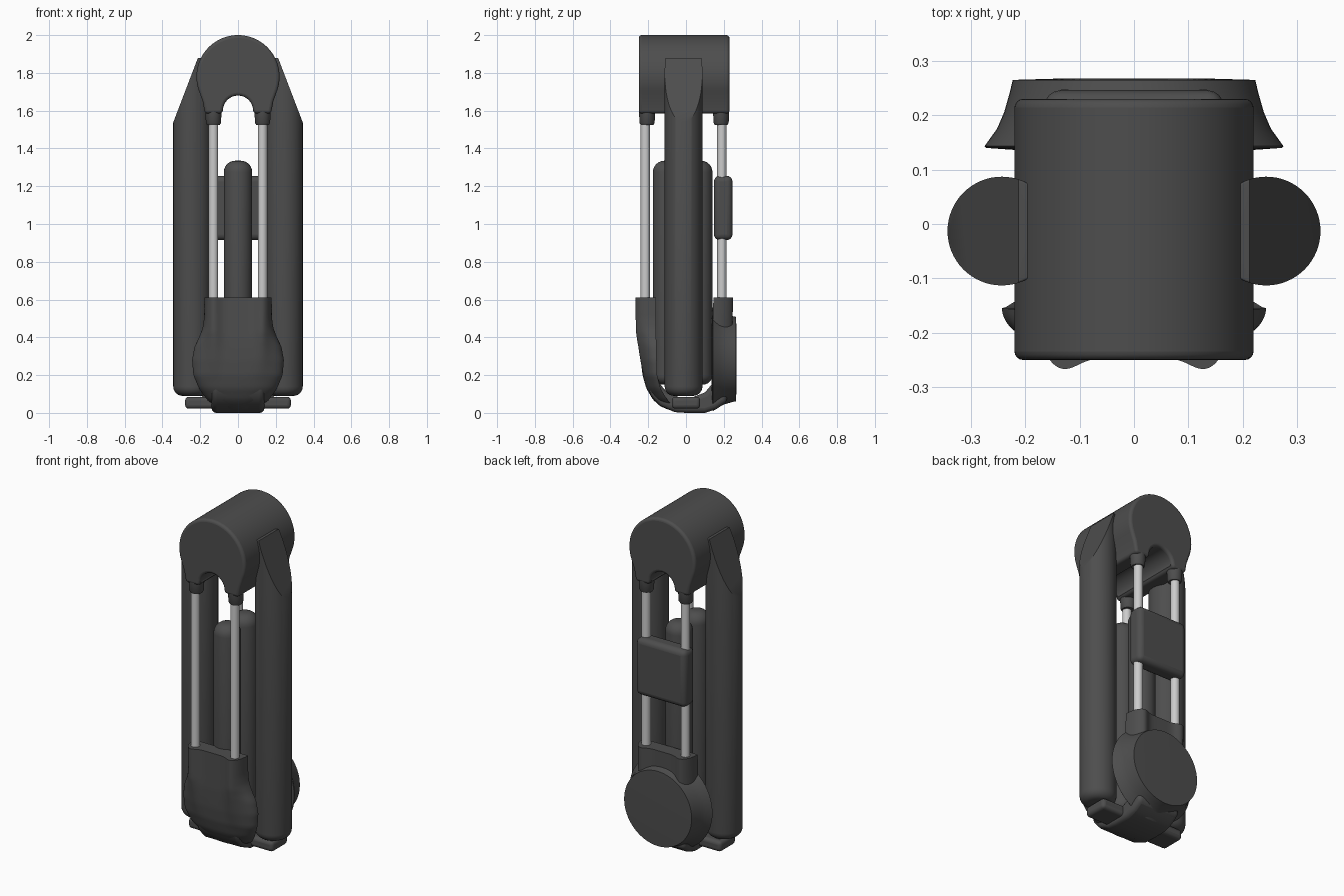
import bpy, bmesh, math
from mathutils import Vector, Matrix

if "Cube" in bpy.data.objects:
    bpy.data.objects.remove(bpy.data.objects["Cube"])

def material(name, v):
    m = bpy.data.materials.new(name)
    m.diffuse_color = (v, v, v, 1)
    m.use_nodes = True
    m.node_tree.nodes["Principled BSDF"].inputs["Base Color"].default_value = m.diffuse_color
    return m

DARK = material("dark_plastic", 0.075)
STEEL = material("light_steel", 0.75)

def finish(bm, name, mat=DARK, bevel=0, angle=40):
    bmesh.ops.remove_doubles(bm, verts=bm.verts, dist=0.0003)
    bmesh.ops.recalc_face_normals(bm, faces=bm.faces)
    me = bpy.data.meshes.new(name)
    bm.to_mesh(me)
    bm.free()
    ob = bpy.data.objects.new(name, me)
    bpy.context.collection.objects.link(ob)
    me.materials.append(mat)
    if bevel:
        b = ob.modifiers.new("round", 'BEVEL')
        b.width, b.segments, b.limit_method = bevel, 4, 'ANGLE'
        b.angle_limit = math.radians(50)
    bpy.ops.object.select_all(action='DESELECT')
    ob.select_set(True)
    bpy.context.view_layer.objects.active = ob
    bpy.ops.object.shade_smooth_by_angle(angle=math.radians(angle))
    return ob

def lathe(profile, seg=48):
    """Revolve (radius, height) points about z."""
    bm = bmesh.new()
    vs = [bm.verts.new((r, 0, h)) for r, h in profile]
    es = [bm.edges.new(p) for p in zip(vs, vs[1:])]
    bmesh.ops.spin(bm, geom=vs + es, axis=(0, 0, 1), cent=(0, 0, 0), steps=seg, angle=math.tau)
    bmesh.ops.remove_doubles(bm, verts=bm.verts, dist=0.0003)
    return bm

def rounded_rod(r, z0, z1, r0, r1):
    """Rod profile with rounded ends (corner radii r0, r1)."""
    q = [math.pi / 2 * i / 6 for i in range(7)]
    low = [(r - r0 + r0 * math.sin(a), z0 + r0 - r0 * math.cos(a)) for a in q]
    top = [(r - r1 + r1 * math.cos(a), z1 - r1 + r1 * math.sin(a)) for a in q]
    return [(0, z0)] + low + top + [(0, z1)]

def prism(points, axis, a, b):
    """Extrude a closed 2D outline: axis 'x' takes (y,z), 'y' takes (x,z)."""
    bm = bmesh.new()
    put = (lambda p, t: (t, p[0], p[1])) if axis == 'x' else (lambda p, t: (p[0], t, p[1]))
    f = bm.faces.new([bm.verts.new(put(p, a)) for p in points])
    ext = bmesh.ops.extrude_face_region(bm, geom=[f])
    d = Vector(put((0, 0), b - a))
    bmesh.ops.translate(bm, vec=d, verts=[v for v in ext['geom'] if isinstance(v, bmesh.types.BMVert)])
    return bm

def box(name, x, y, z, bevel):
    finish(prism([(y[0], z[0]), (y[1], z[0]), (y[1], z[1]), (y[0], z[1])], 'x', *x), name, bevel=bevel)

def interp(table, z, k):
    for p, q in zip(table, table[1:]):
        if z <= q[0]:
            t = max(0, (z - p[0]) / (q[0] - p[0]))
            return p[k] + (q[k] - p[k]) * t
    return table[-1][k]

def shell(name, table, rows=40, cols=48):
    """Clamp shell; table rows are z, half width, inner y, outer y, squareness."""
    bm = bmesh.new()
    z0, z1 = table[0][0], table[-1][0]
    rings = []
    for j in range(rows + 1):
        z = z0 + (z1 - z0) * j / rows
        w, yi, yo, e = (interp(table, z, k) for k in range(1, 5))
        fade = min(1, max(0, (z - 0.18) / 0.25))
        outer, inner = [], []
        for i in range(cols + 1):
            u = math.sin(math.pi * (i / cols - 0.5))
            x = u * w
            rib = 0.022 * fade * math.exp(-((abs(x) - 0.13) / 0.038) ** 2)
            th = (yo - yi) + math.copysign(rib, yo - yi)
            outer.append(bm.verts.new((x, yi + th * max(0, 1 - abs(u) ** e) ** 0.5, z)))
            inner.append(bm.verts.new((x, yi, z)))
        rings.append(outer + inner[-2:0:-1])
    n = len(rings[0])
    for r, s in zip(rings, rings[1:]):
        for i in range(n):
            k = (i + 1) % n
            bm.faces.new((r[i], r[k], s[k], s[i]))
    bm.faces.new(rings[0])
    bm.faces.new(rings[-1])
    finish(bm, name, angle=45)

# Head: round top narrowing to an arched base, extruded front to back
out = [(0.22 * math.cos(a), 1.78 + 0.22 * math.sin(a))
       for a in (math.radians(-20 + 220 * i / 48) for i in range(49))]
arch = [(-0.08 * math.cos(a), 1.60 + 0.08 * math.sin(a))
        for a in (math.pi * i / 16 for i in range(17))]
head = out + [(-0.187, 1.65), (-0.175, 1.585), (-0.085, 1.585)] + arch + \
    [(0.085, 1.585), (0.175, 1.585), (0.187, 1.65)]
finish(prism(head, 'y', -0.25, 0.23), "head", bevel=0.025)

# Prongs and steel rods
for yname, y, yp in (("front", -0.215, -0.206), ("back", 0.19, 0.186)):
    for side, s in (("left", -1), ("right", 1)):
        bm = lathe([(0, 1.525), (0.034, 1.525), (0.04, 1.535), (0.044, 1.62), (0.03, 1.72), (0, 1.74)], 32)
        bmesh.ops.translate(bm, vec=(s * 0.13, yp, 0), verts=bm.verts)
        finish(bm, f"{yname}_prong_{side}")
        bm = lathe([(0, 0.5), (0.025, 0.5), (0.025, 1.6), (0, 1.6)], 32)
        bmesh.ops.translate(bm, vec=(s * 0.13, y, 0), verts=bm.verts)
        finish(bm, f"{yname}_rod_{side}", STEEL)

# Side legs with slanted outer tops
for side, s in (("left", -1), ("right", 1)):
    bm = lathe(rounded_rod(0.1, 0.09, 1.88, 0.05, 0.004), 64)
    bmesh.ops.translate(bm, vec=(s * 0.243, -0.013, 0), verts=bm.verts)
    cut = bmesh.ops.bisect_plane(bm, geom=bm.verts[:] + bm.edges[:] + bm.faces[:],
                                 plane_co=(s * 0.342, 0, 1.54),
                                 plane_no=(s * 0.34, 0, 0.13), clear_outer=True)
    bmesh.ops.holes_fill(bm, edges=[e for e in bm.edges if e.is_boundary])
    finish(bm, f"side_leg_{side}", angle=30)

# Two inner tubes
for name, y in (("inner_tube_front", -0.1), ("inner_tube_back", 0.065)):
    bm = lathe(rounded_rod(0.075, 0.15, 1.335, 0.05, 0.06))
    bmesh.ops.translate(bm, vec=(0, y, 0), verts=bm.verts)
    finish(bm, name)

# Sliding block on the back rods
box("slider_block", (-0.165, 0.165), (0.148, 0.246), (0.915, 1.255), 0.03)

# Lower clamps
shell("front_clamp", [
    (0.006, 0.05, -0.04, -0.06, 2.5), (0.03, 0.11, -0.06, -0.13, 2.5),
    (0.07, 0.165, -0.10, -0.175, 2.5), (0.13, 0.207, -0.135, -0.21, 2.5),
    (0.2, 0.236, -0.153, -0.23, 2.5), (0.28, 0.243, -0.155, -0.24, 2.8),
    (0.35, 0.23, -0.156, -0.244, 3.5), (0.40, 0.206, -0.158, -0.246, 5),
    (0.45, 0.187, -0.16, -0.246, 8), (0.5, 0.18, -0.16, -0.246, 10), (0.61, 0.178, -0.16, -0.246, 12)])
shell("back_clamp", [(0.15, 0.18, 0.142, 0.225, 8), (0.5, 0.18, 0.142, 0.227, 10),
                     (0.61, 0.178, 0.145, 0.227, 12)])

# Flared round foot on the back
bm = lathe([(0, 0.268), (0.12, 0.268), (0.223, 0.265), (0.229, 0.24), (0.239, 0.205),
            (0.252, 0.175), (0.275, 0.143), (0.272, 0.14), (0.245, 0.138), (0.2, 0.135), (0, 0.135)], 64)
bmesh.ops.transform(bm, matrix=Matrix.Translation((0, 0, 0.285)) @ Matrix.Rotation(-math.pi / 2, 4, 'X'),
                    verts=bm.verts)
finish(bm, "back_disc", angle=35)

# Bottom strap joining the clamps, with a cross bar under the legs
strap = [(-0.205, 0.15), (-0.185, 0.09), (-0.14, 0.04), (-0.06, 0.004), (0, 0), (0.1, 0), (0.16, 0.02), (0.22, 0.06),
         (0.2, 0.2), (0.15, 0.2), (0.135, 0.15), (0.1, 0.108), (0.04, 0.085),
         (-0.04, 0.085), (-0.1, 0.108), (-0.135, 0.15), (-0.155, 0.2)]
finish(prism(strap, 'x', -0.14, 0.14), "bottom_strap", bevel=0.03)
box("leg_rest_bar", (-0.28, 0.28), (-0.075, 0.075), (0.022, 0.085), 0.02)
